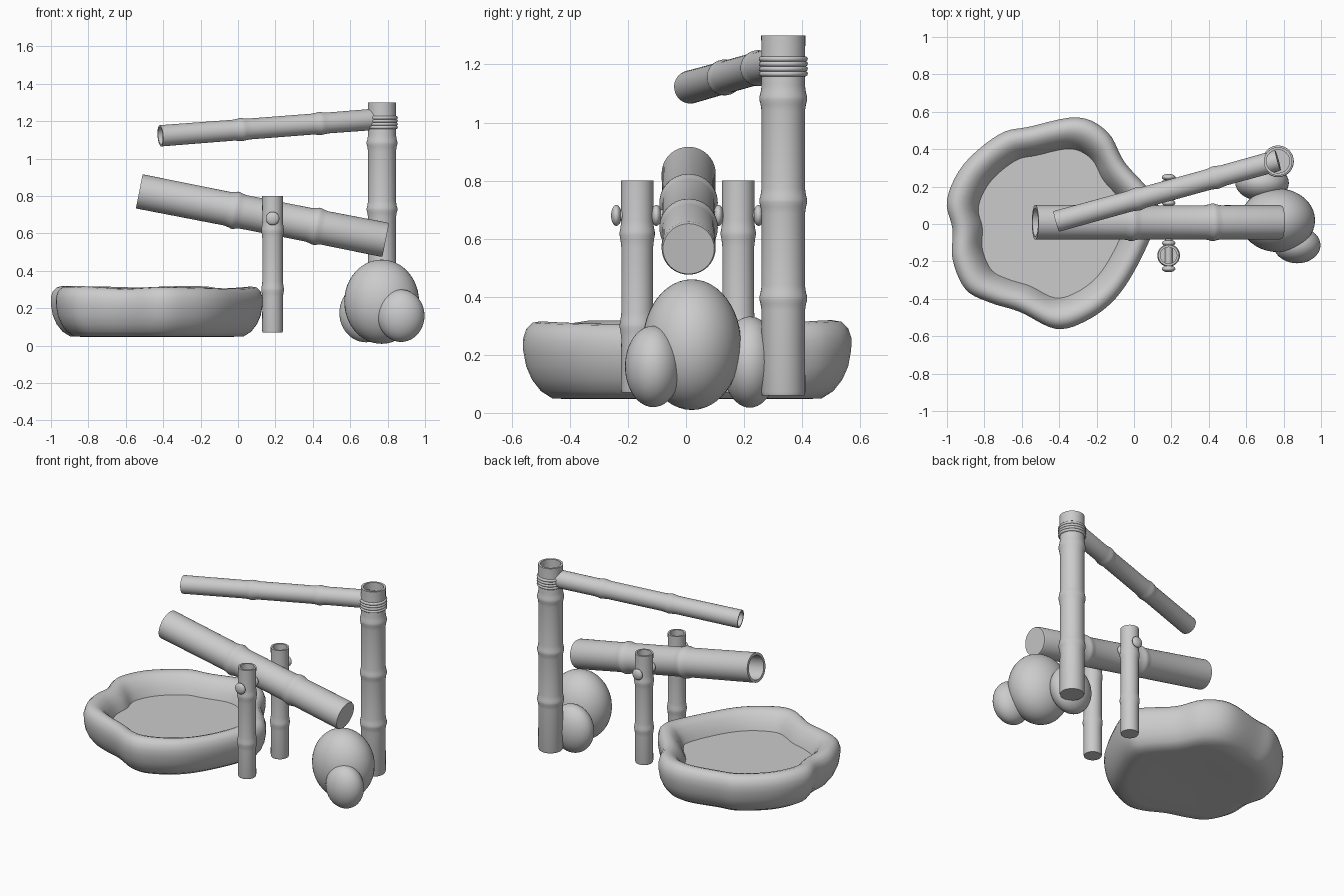
import bpy, bmesh, math
from mathutils import Vector, Matrix

if "Cube" in bpy.data.objects:
    bpy.data.objects.remove(bpy.data.objects["Cube"], do_unlink=True)

GREY = (0.6, 0.6, 0.6, 1)
mat = bpy.data.materials.new("plain grey")
mat.use_nodes = True
mat.diffuse_color = GREY
mat.node_tree.nodes["Principled BSDF"].inputs["Base Color"].default_value = GREY


def finish(bm, name, angle=40):
    bmesh.ops.recalc_face_normals(bm, faces=bm.faces)
    me = bpy.data.meshes.new(name)
    bm.to_mesh(me)
    bm.free()
    ob = bpy.data.objects.new(name, me)
    bpy.context.collection.objects.link(ob)
    me.materials.append(mat)
    bpy.ops.object.select_all(action='DESELECT')
    ob.select_set(True)
    bpy.context.view_layer.objects.active = ob
    bpy.ops.object.shade_smooth_by_angle(angle=math.radians(angle))
    return ob


def loft(bm, rings):
    """Bridge closed rings of points and cap the first and last."""
    loops = [[bm.verts.new(p) for p in ring] for ring in rings]
    n = len(loops[0])
    for a, b in zip(loops, loops[1:]):
        for i in range(n):
            j = (i + 1) % n
            bm.faces.new((a[i], a[j], b[j], b[i]))
    bm.faces.new(loops[0][::-1])
    bm.faces.new(loops[-1])


def bamboo(name, base, tip, r, nodes, inner, depth, segs=40):
    """Cane with swollen joints, closed at the base and hollow at the tip."""
    base, tip = Vector(base), Vector(tip)
    length = (tip - base).length
    prof = [(r * 0.95, 0), (r, 0.012)]
    for t in nodes:
        h = t * length
        prof += [(r * 0.98, h - 0.045), (r * 1.03, h - 0.02), (r * 1.08, h - 0.006),
                 (r * 1.08, h + 0.006), (r * 1.03, h + 0.02), (r * 0.98, h + 0.045)]
    prof += [(r, length), (inner, length), (inner, length - depth)]
    bm = bmesh.new()
    loft(bm, [[(rad * math.cos(a), rad * math.sin(a), z)
               for a in (math.tau * i / segs for i in range(segs))] for rad, z in prof])
    rot = (tip - base).to_track_quat('Z', 'Y').to_matrix().to_4x4()
    bm.transform(Matrix.Translation(base) @ rot)
    return finish(bm, name)


def ellipsoid(name, centre, radii):
    bm = bmesh.new()
    bmesh.ops.create_uvsphere(bm, u_segments=40, v_segments=24, radius=1)
    bm.transform(Matrix.Translation(centre) @ Matrix.Diagonal((*radii, 1)))
    return finish(bm, name)


# Canes
bamboo("tall_pole", (0.77, 0.335, 0.06), (0.77, 0.335, 1.30), 0.076,
       (0.27, 0.54, 0.825), 0.062, 0.2)
bamboo("spout", (0.77, 0.34, 1.213), (-0.415, 0.014, 1.122), 0.057,
       (0.28, 0.635), 0.046, 0.3)
bamboo("tipping_tube", (0.79, 0.009, 0.565), (-0.528, 0.009, 0.825), 0.093,
       (0.28, 0.61), 0.076, 0.4)
for side, y in (("front", -0.168), ("back", 0.18)):
    bamboo(side + "_post", (0.185, y, 0.07), (0.185, y, 0.80), 0.056,
           (0.315, 0.75), 0.044, 0.12)

# Rope binding below the pole top
for k in range(4):
    bpy.ops.mesh.primitive_torus_add(location=(0.77, 0.335, 1.168 + 0.017 * k),
                                     major_radius=0.075, minor_radius=0.0095,
                                     major_segments=40, minor_segments=10)
    rope = bpy.context.object
    rope.name = f"rope_ring_{k + 1}"
    rope.data.materials.append(mat)
    bpy.ops.object.shade_smooth()

# Pivot pin with rounded stops
bpy.ops.mesh.primitive_cylinder_add(vertices=20, radius=0.02, depth=0.49,
                                    location=(0.185, 0.005, 0.68),
                                    rotation=(math.pi / 2, 0, 0))
pin = bpy.context.object
pin.name = "pivot_pin"
pin.data.materials.append(mat)
bpy.ops.object.shade_smooth_by_angle()
for k, y in enumerate((-0.24, -0.102, 0.112, 0.25)):
    ellipsoid(f"pin_stop_{k + 1}", (0.185, y, 0.68), (0.036, 0.018, 0.036))

# Stones
ellipsoid("large_stone", (0.768, 0.02, 0.235), (0.2, 0.17, 0.225))
ellipsoid("front_stone", (0.872, -0.113, 0.16), (0.125, 0.097, 0.14))
ellipsoid("back_stone", (0.685, 0.22, 0.175), (0.143, 0.097, 0.157))

# Basin: an uneven outline, smoothed and swept through a bowl profile
CENTRE = Vector((-0.43, 0))
outline = [Vector(p) - CENTRE for p in (
    (0.13, 0.05), (0.09, 0.17), (-0.05, 0.33), (-0.14, 0.49), (-0.30, 0.57),
    (-0.56, 0.52), (-0.72, 0.48), (-0.91, 0.32), (-1.0, 0.13), (-0.97, -0.03),
    (-0.97, -0.19), (-0.90, -0.35), (-0.77, -0.42), (-0.61, -0.47),
    (-0.42, -0.56), (-0.26, -0.52), (-0.10, -0.40), (0.03, -0.20))]
n = len(outline)
curve = []
for i in range(n):
    a, b, c, d = (outline[(i + k) % n] for k in (-1, 0, 1, 2))
    for s in range(5):
        t = s / 5
        curve.append(0.5 * (2 * b + (c - a) * t + (2 * a - 5 * b + 4 * c - d) * t ** 2
                            + (3 * b - a - 3 * c + d) * t ** 3))
bowl = ((0.4, 0.055), (0.7, 0.047), (0.82, 0.05), (0.89, 0.075), (0.945, 0.115),
        (0.98, 0.16), (0.998, 0.21), (1.0, 0.25), (0.98, 0.285), (0.94, 0.307),
        (0.89, 0.312), (0.84, 0.303), (0.79, 0.28), (0.74, 0.24), (0.70, 0.19), (0.68, 0.15))
bm = bmesh.new()
loft(bm, [[(CENTRE.x + p.x * s, CENTRE.y + p.y * s, z + (p.length - 0.54) * 0.15 * (z > 0.2))
           for p in curve] for s, z in bowl])
finish(bm, "basin", 60)

# Water surface
bm = bmesh.new()
loft(bm, [[(CENTRE.x + p.x * s, CENTRE.y + p.y * s, z) for p in curve]
          for s, z in ((0.69, 0.19), (0.705, 0.198))])
finish(bm, "water", 20)
